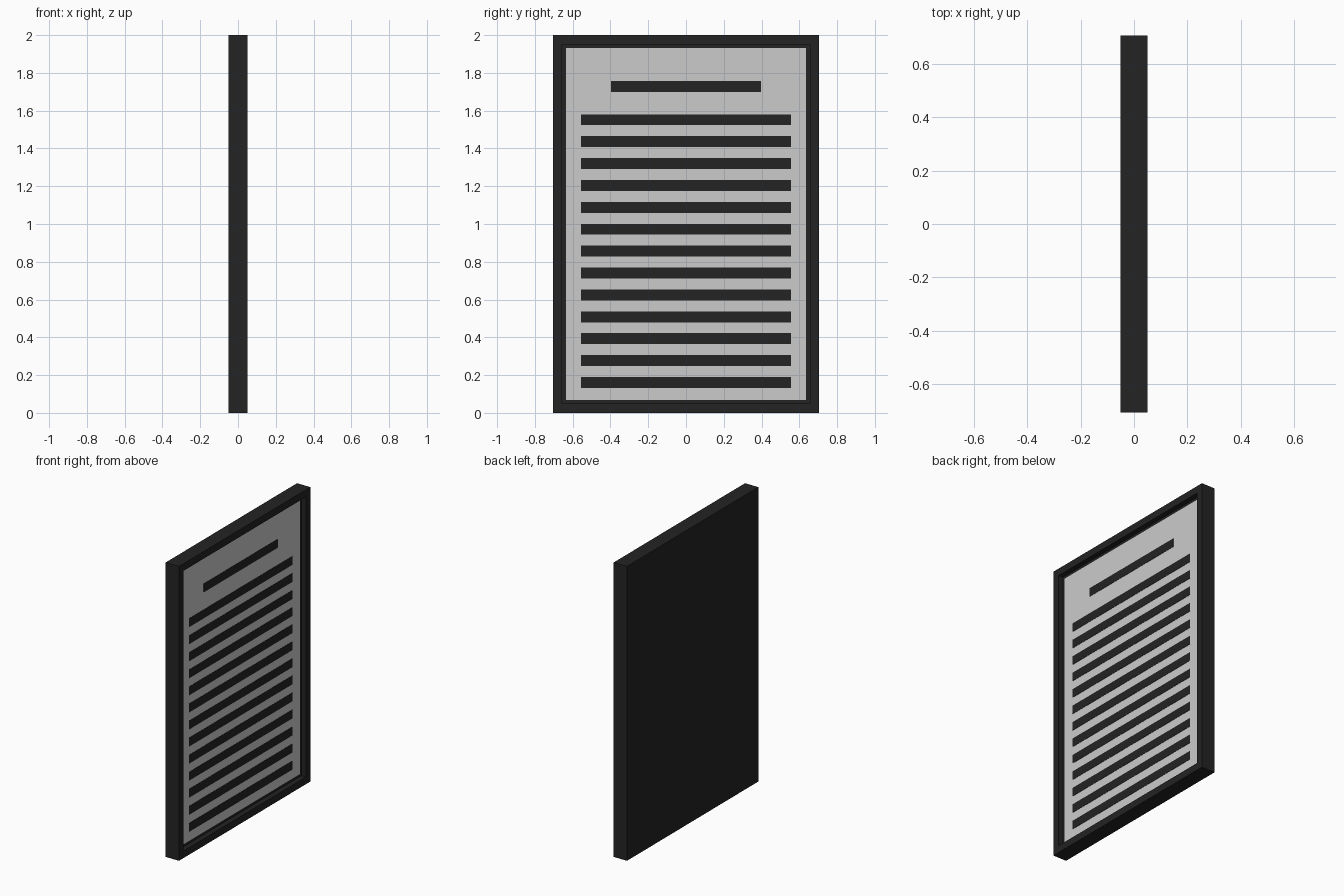
import bpy, bmesh
from mathutils import Vector

if "Cube" in bpy.data.objects:
    bpy.data.objects.remove(bpy.data.objects["Cube"])

W, H, T = 1.41, 2.0, 0.10      # overall width (y), height (z), thickness (x)
BORDER, DEPTH = 0.069, 0.03    # frame width and recess depth
FACE = T / 2 - DEPTH           # x of the panel surface

black = bpy.data.materials.new("black")
black.diffuse_color = (0.017, 0.017, 0.017, 1)
black.use_nodes = True
black.node_tree.nodes["Principled BSDF"].inputs["Base Color"].default_value = black.diffuse_color


def box(name, x0, x1, y0, y1, z0, z1, mat=None):
    bm = bmesh.new()
    bmesh.ops.create_cube(bm, size=1)
    bmesh.ops.scale(bm, vec=(x1 - x0, y1 - y0, z1 - z0), verts=bm.verts)
    bmesh.ops.translate(bm, vec=((x0 + x1) / 2, (y0 + y1) / 2, (z0 + z1) / 2), verts=bm.verts)
    me = bpy.data.meshes.new(name)
    bm.to_mesh(me)
    bm.free()
    ob = bpy.data.objects.new(name, me)
    bpy.context.collection.objects.link(ob)
    if mat:
        me.materials.append(mat)
    return ob


# Solid backed frame: front face inset, then pushed in to form the recess
frame = box("frame", -T / 2, T / 2, -W / 2, W / 2, 0, H, black)
bm = bmesh.new()
bm.from_mesh(frame.data)
bm.normal_update()
face = max(bm.faces, key=lambda f: f.normal.x)
bmesh.ops.inset_region(bm, faces=[face], thickness=BORDER)
ext = bmesh.ops.extrude_discrete_faces(bm, faces=[face])["faces"][0]
bmesh.ops.translate(bm, vec=Vector((-DEPTH - 0.004, 0, 0)), verts=ext.verts)
bmesh.ops.recalc_face_normals(bm, faces=bm.faces)
bm.to_mesh(frame.data)
bm.free()

# Grey panel lying in the recess
hw = W / 2 - BORDER
box("panel", FACE - 0.004, FACE, -hw, hw, BORDER, H - BORDER)

# Heading bar and the row bars below it
box("heading_bar", FACE - 0.002, FACE + 0.002, -0.397, 0.397, 1.699, 1.757, black)
for i in range(13):
    z = 0.161 + i * 0.1159
    box(f"row_bar_{i + 1}", FACE - 0.002, FACE + 0.002, -0.556, 0.556, z - 0.029, z + 0.029, black)
